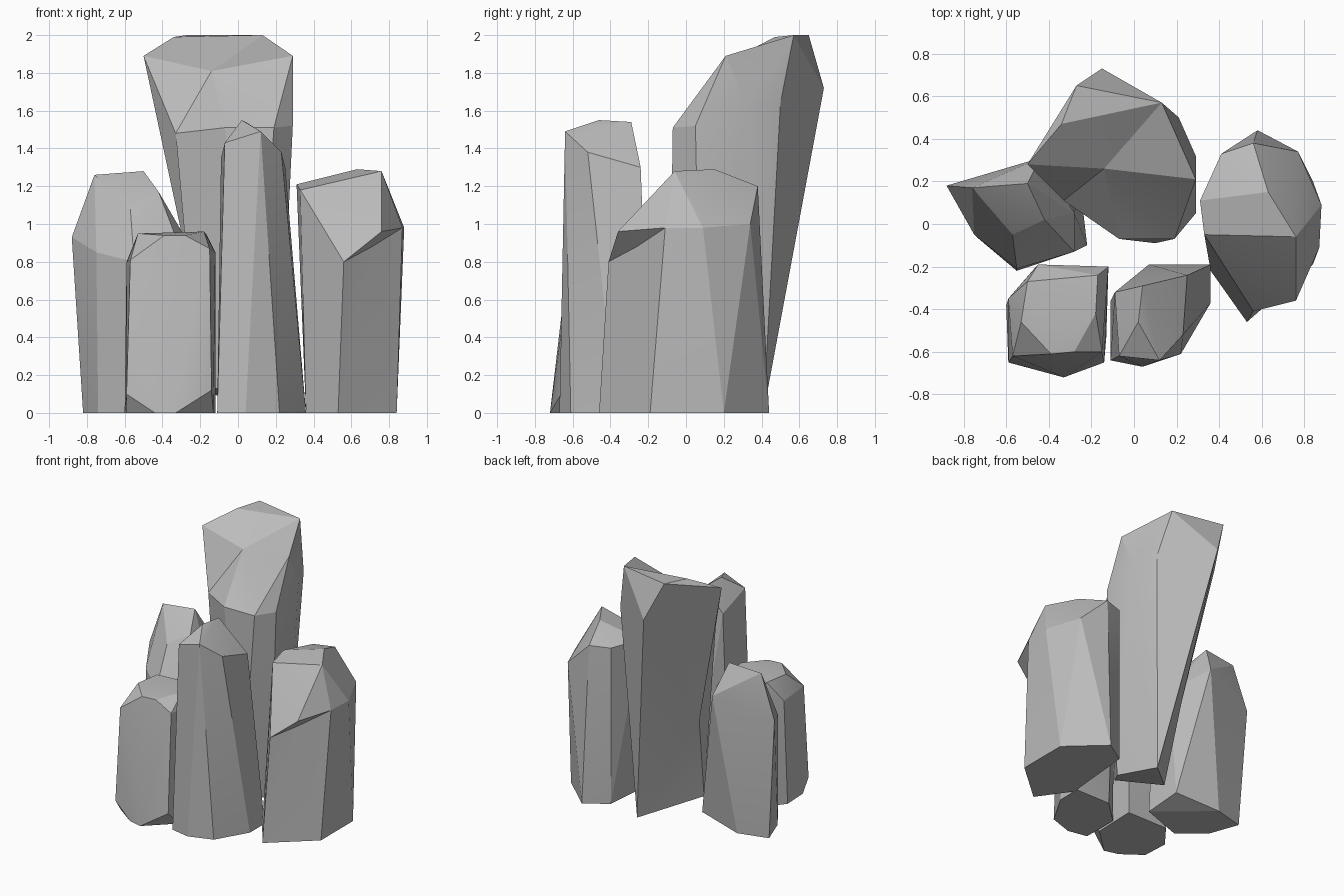
import bpy
import bmesh
from math import radians
from mathutils import Vector

# Remove only the default cube
default_cube = bpy.data.objects.get("Cube")
if default_cube:
    bpy.data.objects.remove(default_cube, do_unlink=True)

# One plain grey for every crystal
GREY = (.5, .5, .5, 1)
stone = bpy.data.materials.new("grey_stone")
stone.use_nodes = True
stone.diffuse_color = GREY
stone.node_tree.nodes["Principled BSDF"].inputs["Base Color"].default_value = GREY


def wrap_points(mesh, points):
    """Stretch a convex faceted skin around the given corner points."""
    for point in points:
        mesh.verts.new(point)
    hull = bmesh.ops.convex_hull(mesh, input=mesh.verts[:], use_existing_faces=False)
    leftovers = set(hull["geom_interior"]) | set(hull["geom_unused"])
    loose = [item for item in leftovers if isinstance(item, bmesh.types.BMVert)]
    bmesh.ops.delete(mesh, geom=loose, context="VERTS")


def press_dent(mesh, rim, centre):
    """Replace the facets inside the rim with a fan that meets at the centre."""
    def on_rim(vert):
        return any((vert.co - Vector(corner)).length < .001 for corner in rim)

    inside = [face for face in mesh.faces if all(on_rim(v) for v in face.verts)]
    edges = {edge for face in inside for edge in face.edges}
    border = [edge for edge in edges
              if sum(face in inside for face in edge.link_faces) == 1]
    pairs = [tuple(edge.verts) for edge in border]
    bmesh.ops.delete(mesh, geom=inside, context="FACES")
    middle = mesh.verts.new(centre)
    for first, second in pairs:
        mesh.faces.new((first, second, middle))


def crystal(name, base, upper, dents=()):
    """Build one crystal from its ground outline and its upper corners."""
    mesh = bmesh.new()
    wrap_points(mesh, [(x, y, 0) for x, y in base] + upper)
    for rim, centre in dents:
        press_dent(mesh, rim, centre)
    bmesh.ops.dissolve_limit(mesh, angle_limit=.03, verts=mesh.verts[:], edges=mesh.edges[:])
    bmesh.ops.recalc_face_normals(mesh, faces=mesh.faces[:])
    data = bpy.data.meshes.new(name)
    mesh.to_mesh(data)
    mesh.free()
    data.materials.append(stone)
    part = bpy.data.objects.new(name, data)
    bpy.context.collection.objects.link(part)

    # Soften only the shallow creases
    bpy.ops.object.select_all(action="DESELECT")
    part.select_set(True)
    bpy.context.view_layer.objects.active = part
    bpy.ops.object.shade_smooth_by_angle(angle=radians(15))


# Tall leaning crystal, narrow at a tilted foot, dented in front and behind
left_peak, left_brow = (-.5, .28, 1.89), (-.33, .11, 1.48)
front_slope = [left_peak, left_brow, (-.34, .47, 1.99), (-.07, -.07, 1.51),
               (.19, -.07, 1.51), (.29, .21, 1.89), (.13, .57, 2)]
back_face = [left_peak, left_brow, (-.15, .73, 1.72), (-.27, .65, 2),
             (-.21, .08, .13), (.13, .41, 0)]
crystal(
    "tall_back_crystal",
    base=[],
    upper=list(set(front_slope + back_face)) + [
        (.29, .05, 1.52), (.29, .32, 1.64), (.21, .5, 1.64),
        (-.06, .02, .13), (.1, -.09, .13), (.22, .08, .05)],
    dents=[(front_slope, (-.14, .26, 1.81)), (back_face, (-.26, .21, .77))],
)

# Mid-height crystal on the model's right
crystal(
    "right_crystal",
    base=[(-.82, .16), (-.74, -.06), (-.55, -.22), (-.22, -.1), (-.59, .22)],
    upper=[
        (-.76, .17, 1.26), (-.5, .19, 1.28), (-.42, .02, 1.17), (-.57, -.05, 1.08),
        (-.88, .18, .93), (-.75, -.05, .85), (-.55, -.21, .8), (-.44, .31, 1.05),
        (-.28, .05, .93), (-.28, -.13, .8), (-.25, .16, .05)],
)

# Short stub in front with a nearly level top and chipped lower corners
crystal(
    "short_front_crystal",
    base=[(-.59, -.58), (-.44, -.69), (-.33, -.72), (-.13, -.53), (-.12, -.2),
          (-.46, -.2), (-.6, -.38)],
    upper=[
        (-.5, -.27, .95), (-.17, -.24, .95), (-.18, -.42, .96), (-.39, -.61, .94),
        (-.28, -.6, .94), (-.53, -.46, .95), (-.57, -.62, .81), (-.15, -.6, .87),
        (-.59, -.35, .8), (-.12, -.2, .85), (-.45, -.19, .85), (-.14, -.65, .12),
        (-.59, -.65, .1)],
)

# Slim front crystal that widens toward the ground
crystal(
    "slim_front_crystal",
    base=[(-.11, -.64), (.04, -.67), (.22, -.61), (.36, -.37), (.36, -.19),
          (.07, -.19), (-.11, -.36)],
    upper=[
        (.02, -.46, 1.55), (.04, -.29, 1.54), (.12, -.64, 1.49), (-.07, -.62, 1.43),
        (.23, -.52, 1.38), (.15, -.28, 1.42), (.25, -.24, 1.3), (-.09, -.32, 1.35)],
)

# Broad crystal on the model's left, its front side hollowed under the cap
front_side = [(.56, -.41, .8), (.76, -.36, .96), (.87, -.11, .98),
              (.84, -.19, 0), (.53, -.46, 0)]
crystal(
    "left_crystal",
    base=[(.84, .2), (.58, .44), (.41, .33), (.36, -.22)],
    upper=front_side + [
        (.63, .15, 1.29), (.76, -.06, 1.28), (.56, .38, 1.2), (.33, -.05, 1.18),
        (.77, .34, 1), (.88, .09, .98), (.31, .11, 1.21), (.41, .33, 1.2)],
    dents=[(front_side, (.71, -.26, .88))],
)
